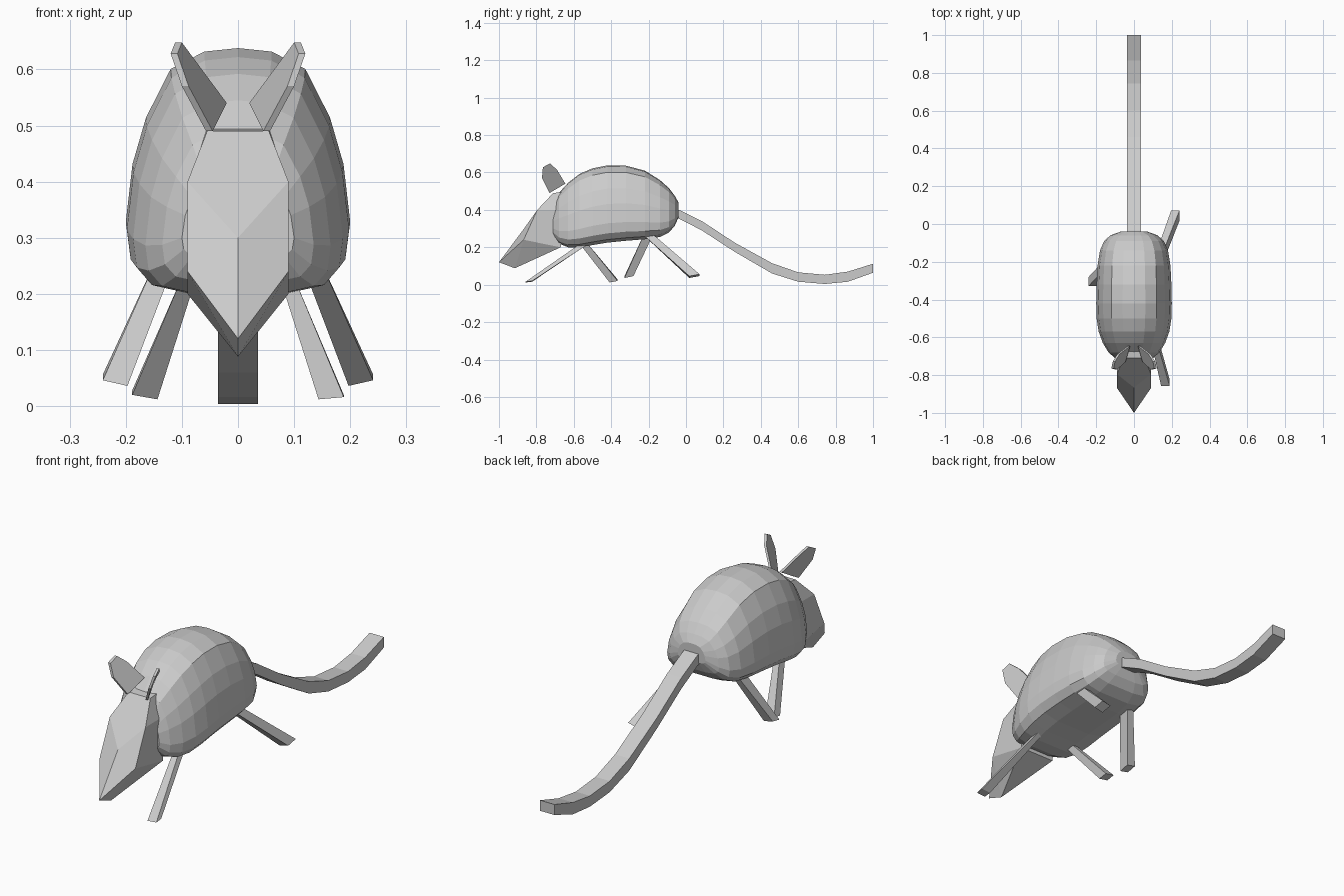
import bpy, bmesh
from mathutils import Vector

if "Cube" in bpy.data.objects:
    bpy.data.objects.remove(bpy.data.objects["Cube"])


def finish(name, bm):
    bmesh.ops.recalc_face_normals(bm, faces=bm.faces)
    mesh = bpy.data.meshes.new(name)
    bm.to_mesh(mesh)
    bm.free()
    ob = bpy.data.objects.new(name, mesh)
    bpy.context.collection.objects.link(ob)
    return ob


def loft(name, rings):
    """Skin a list of closed rings and cap both ends."""
    bm = bmesh.new()
    vs = [[bm.verts.new(p) for p in ring] for ring in rings]
    n = len(rings[0])
    for a, b in zip(vs, vs[1:]):
        for i in range(n):
            j = (i + 1) % n
            bm.faces.new((a[i], a[j], b[j], b[i]))
    bm.faces.new(vs[0])
    bm.faces.new(vs[-1])
    return finish(name, bm)


# Body: one pear-shaped cross-section scaled along y
half = [(.3, .985), (.6, .91), (.82, .7), (.94, .5), (1, .25), (.965, .12), (.82, .04), (.45, 0)]
profile = [(0, 1)] + half + [(0, 0)] + [(-x, z) for x, z in reversed(half)]
stations = [  # y, bottom, top, half width
    (-.04, .36, .44, .07), (-.06, .315, .475, .125), (-.09, .28, .515, .158),
    (-.14, .255, .56, .18), (-.22, .243, .61, .193), (-.32, .235, .636, .198),
    (-.42, .225, .638, .2), (-.50, .212, .622, .198), (-.57, .2, .592, .187),
    (-.63, .2, .545, .165), (-.68, .22, .49, .135), (-.71, .26, .42, .1)]
loft("body", [[(x * w, y, b + z * (t - b)) for x, z in profile] for y, b, t, w in stations])

# Head: faceted wedge with a pointed snout
bm = bmesh.new()
V = lambda x, y, z: bm.verts.new((x, y, z))
brow, nose, chin = V(0, -.866, .3), V(0, -1, .12), V(0, -.915, .088)
sides = []
for s in (-1, 1):
    crown, cheek = V(s * .055, -.71, .49), V(s * .09, -.795, .4)
    snout, jaw = V(s * .09, -.868, .24), V(s * .09, -.67, .2)
    back_top, back_mid = V(s * .055, -.62, .5), V(s * .09, -.64, .4)
    sides.append((crown, cheek, snout, jaw, back_top, back_mid))
    bm.faces.new((brow, cheek, snout, nose))
    bm.faces.new((nose, snout, chin))
    bm.faces.new((snout, jaw, chin))
    bm.faces.new((cheek, back_mid, jaw, snout))
    bm.faces.new((crown, back_top, back_mid, cheek))
L, R = sides
bm.faces.new((L[0], L[1], brow, R[1], R[0]))
bm.faces.new((L[0], R[0], R[4], L[4]))
bm.faces.new((L[4], R[4], R[5], L[5]))
bm.faces.new((L[5], R[5], R[3], L[3]))
bm.faces.new((L[3], R[3], chin))
finish("head", bm)

# Ears: thin leaning plates, mirrored
ear = [(.045, -.73, .49), (.02, -.645, .54), (.077, -.69, .615),
       (.1, -.727, .648), (.108, -.765, .628), (.088, -.77, .57)]
for side, s in (("left", -1), ("right", 1)):
    loft(side + "_ear", [[(s * (x + o), y, z) for x, y, z in ear] for o in (0, .012)])


# Legs: slim bars in a running pose
def leg(name, top, bottom, w0, d0, w1, d1, tilt):
    rings = []
    for p, w, d, t in ((top, w0, d0, 0), (bottom, w1, d1, tilt)):
        s = 1 if p[0] > 0 else -1
        rings.append([Vector(p) + Vector((i * w / 2, j * d / 2, t * (s * i + j) / 2))
                      for i, j in ((-1, -1), (1, -1), (1, 1), (-1, 1))])
    loft(name, rings)


leg("right_front_leg", (.085, -.52, .235), (.166, -.84, .016), .025, .045, .045, .035, .004)
leg("left_front_leg", (-.085, -.56, .235), (-.166, -.387, .02), .025, .042, .045, .043, .008)
leg("right_hind_leg", (.125, -.205, .27), (.219, .045, .046), .034, .055, .044, .055, .01)
leg("left_hind_leg", (-.125, -.2, .27), (-.219, -.305, .046), .034, .05, .044, .048, .01)

# Tail: flat strip swept along a wave
path = [(-.1, .405, .37), (-.035, .40, .352), (.085, .34, .29), (.26, .225, .176), (.46, .115, .06),
        (.6, .066, .016), (.743, .053, .004), (.866, .07, .016), (1, .112, .064)]
loft("tail", [[(-.036, y, t), (.036, y, t), (.036, y, b), (-.036, y, b)] for y, t, b in path])
